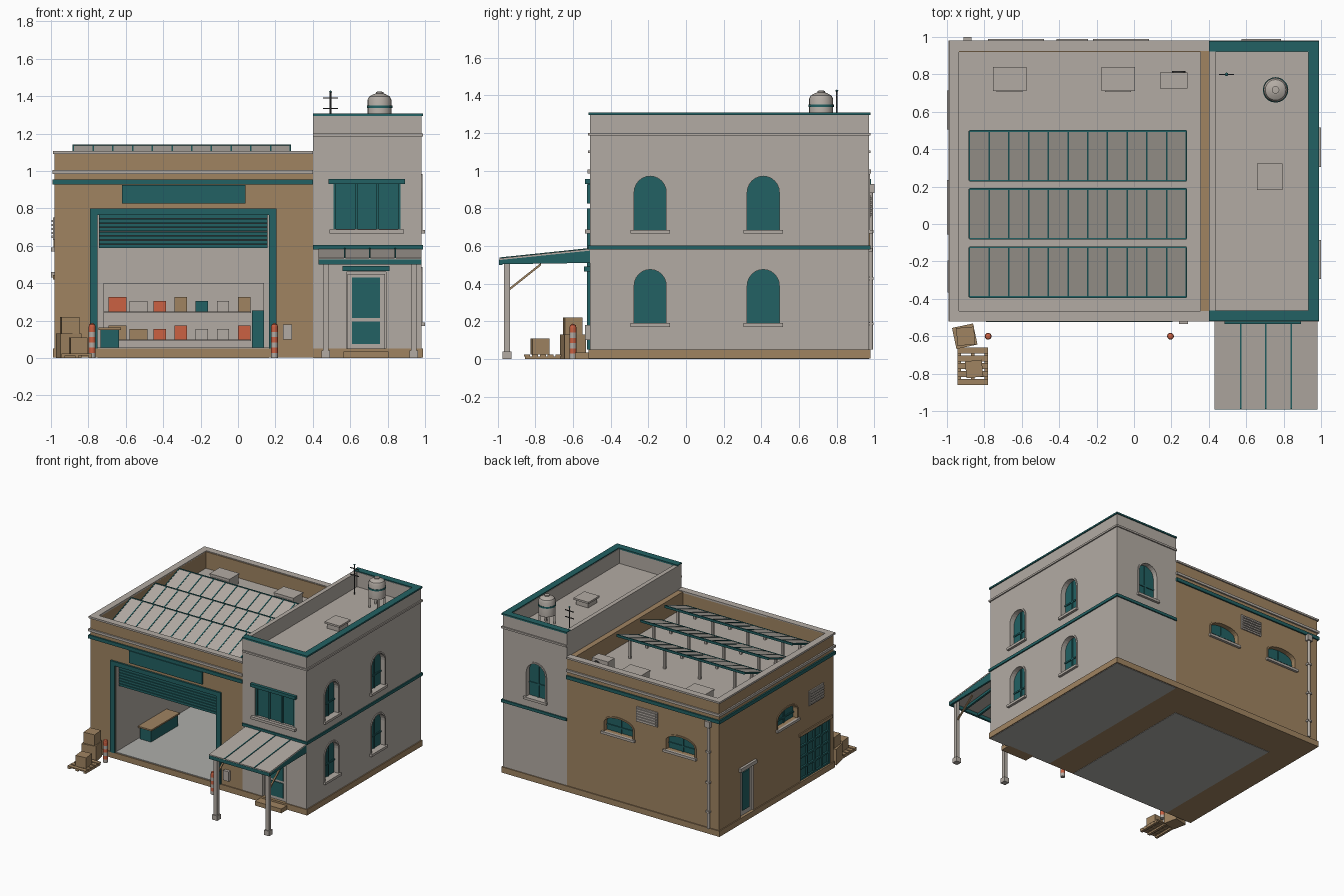
import bpy, bmesh, math

cube = bpy.data.objects.get("Cube")
if cube:
    bpy.data.objects.remove(cube, do_unlink=True)


def material(name, *rgb):
    m = bpy.data.materials.new(name)
    m.use_nodes = True
    m.diffuse_color = (*rgb, 1)
    m.node_tree.nodes["Principled BSDF"].inputs["Base Color"].default_value = (*rgb, 1)
    return m


GREY = material("warm_grey_plaster", .45, .41, .37)
TAN = material("tan_brick", .35, .23, .12)
TEAL = material("dark_teal_paint", .016, .12, .125)
ORANGE = material("signal_orange", .6, .12, .055)
CONCRETE = material("concrete", .42, .42, .4)
IRON = material("dark_iron", .05, .05, .05)

# Outline of the building: workshop from WEST to SPLIT, tower from SPLIT to EAST
WEST, SPLIT, EAST, FRONT, BACK = -.98, .4, .98, -.51, .97
SIDES = {"front": ("y", FRONT, -1), "back": ("y", BACK, 1),
         "tower_side": ("x", EAST, 1), "yard_side": ("x", WEST, -1)}


def place(axis, p, d):
    return (d, *p) if axis == "x" else (p[0], d, p[1])


def finish(name, bm, mat):
    bmesh.ops.recalc_face_normals(bm, faces=bm.faces)
    mesh = bpy.data.meshes.new(name)
    bm.to_mesh(mesh)
    bm.free()
    mesh.materials.append(mat)
    obj = bpy.data.objects.new(name, mesh)
    bpy.context.collection.objects.link(obj)
    return obj


def extrude(name, pts, axis, spans, mat):
    """Outline in the plane across an axis, pushed through one or more spans of it."""
    bm = bmesh.new()
    for a, b in spans:
        near, far = ([bm.verts.new(place(axis, p, d)) for p in pts] for d in (a, b))
        bm.faces.new(near)
        bm.faces.new(far)
        for i in range(len(pts)):
            bm.faces.new((near[i - 1], near[i], far[i], far[i - 1]))
    return finish(name, bm, mat)


def rect(u0, u1, v0, v1):
    return [(u0, v0), (u1, v0), (u1, v1), (u0, v1)]


def box(name, x0, x1, y0, y1, z0, z1, mat):
    return extrude(name, rect(y0, y1, z0, z1), "x", [(x0, x1)], mat)


def on_wall(name, side, pts, inner, outer, mat):
    axis, pos, sign = SIDES[side]
    return extrude(name, pts, axis, [(pos + sign * inner, pos + sign * outer)], mat)


def panel(name, side, u, z, w, h, mat, outer=.015, inner=-.01):
    """Rectangle centred on u, standing on height z of a wall."""
    return on_wall(name, side, rect(u - w / 2, u + w / 2, z, z + h), inner, outer, mat)


def lathe(name, profile, x, y, mat):
    bm = bmesh.new()
    vs = [bm.verts.new((x + r, y, z)) for r, z in profile]
    es = [bm.edges.new(pair) for pair in zip(vs, vs[1:])]
    bmesh.ops.spin(bm, geom=vs + es, cent=(x, y, 0), axis=(0, 0, 1), angle=math.tau, steps=20)
    bmesh.ops.remove_doubles(bm, verts=bm.verts, dist=.0005)
    obj = finish(name, bm, mat)
    bpy.ops.object.select_all(action="DESELECT")
    obj.select_set(True)
    bpy.context.view_layer.objects.active = obj
    bpy.ops.object.shade_smooth_by_angle()
    return obj


def rod(name, x, y, z0, z1, r, mat):
    return lathe(name, [(0, z0), (r, z0), (r, z1), (0, z1)], x, y, mat)


def cut(target, cutters):
    for c in cutters:
        c.hide_render = True
        mod = target.modifiers.new("cut", "BOOLEAN")
        mod.operation, mod.solver, mod.material_mode, mod.object = "DIFFERENCE", "EXACT", "TRANSFER", c
    bpy.context.view_layer.update()
    mesh = bpy.data.meshes.new_from_object(target.evaluated_get(bpy.context.evaluated_depsgraph_get()))
    target.modifiers.clear()
    target.data = mesh
    for c in cutters:
        bpy.data.objects.remove(c, do_unlink=True)


def arch(u, w, z0, z1, rise, n=12):
    curve = [(u + w / 2 * math.cos(a), z1 - rise + rise * math.sin(a))
             for a in (math.pi * i / n for i in range(n + 1))]
    return [(u - w / 2, z0), (u + w / 2, z0)] + curve


def arched_window(side, u, w, z0, z1, rise, trim):
    """Pane, bars, surround and sill; returns the cutter for the wall recess."""
    on_wall("arched_pane", side, arch(u, w, z0, z1, rise), -.05, -.035, TEAL)
    panel("window_mullion", side, u, z0, .012, z1 - z0 - .005, TEAL, -.028, -.04)
    panel("window_transom", side, u, (z0 + z1 - rise) / 2, w, .012, TEAL, -.028, -.04)
    panel("window_sill", side, u, z0 - .02, w + .04, .02, GREY, .02)
    surround = on_wall("arch_surround", side, arch(u, w + .025, z0, z1 + .0125, rise + .0125), -.02, .006, trim)
    cut(surround, [on_wall("surround_cutter", side, arch(u, w, z0 - .01, z1, rise), -.1, .1, trim)])
    return on_wall("recess_cutter", side, arch(u, w, z0, z1, rise), -.045, .05, trim)


# Tower with arched windows and a sunken roof
tower = box("tower_walls", SPLIT, EAST, FRONT, BACK, .01, 1.3, GREY)
holes = [arched_window("tower_side", u, .17, z, z + .285, .085, GREY)
         for u in (-.19, .41) for z in (.19, .685)]
holes.append(arched_window("back", .68, .17, .685, .97, .085, GREY))
holes.append(panel("window_cutter", "front", .69, .69, .36, .24, GREY, .05, -.03))
holes.append(panel("door_cutter", "front", .685, .05, .21, .41, GREY, .05, -.03))
holes.append(box("roof_cutter", .435, .93, -.465, .92, 1.18, 1.4, GREY))
cut(tower, holes)

# Workshop with an open bay, side openings and a sunken roof
workshop = box("workshop_walls", WEST, SPLIT, FRONT, BACK, .01, 1.1, TAN)
holes = [arched_window(side, u, w, .59, .72, .055, TAN)
         for side, u, w in (("back", -.07, .26), ("back", -.63, .26), ("yard_side", .09, .25))]
holes.append(box("room_cutter", -.75, .165, FRONT - .1, .68, .04, .775, GREY))
holes.append(box("roof_cutter", -.935, .355, -.465, .92, .96, 1.3, TAN))
holes.append(panel("door_cutter", "yard_side", .61, .05, .17, .38, GREY, .05, -.03))
holes.append(panel("gate_cutter", "yard_side", -.275, .05, .39, .37, TAN, .05, -.03))
cut(workshop, holes)
box("workshop_roof", -.935, .355, -.465, .92, .95, .965, GREY)

# Base
box("plinth", WEST - .008, EAST + .008, FRONT - .008, BACK + .008, .003, .05, TAN)
box("tower_slab", SPLIT, EAST, FRONT, BACK, 0, .004, CONCRETE)
box("workshop_slab", -.75, .165, FRONT, .68, 0, .004, CONCRETE)
box("workshop_floor", -.75, .165, FRONT, .68, .035, .056, CONCRETE)


# Bands and copings wrapped round three sides
def band(name, part, z0, z1, out, depth, mat):
    x0, x1 = (SPLIT, EAST + out) if part == "tower" else (WEST - out, SPLIT)
    box(name + "_front", x0, x1, FRONT - out, FRONT + depth, z0, z1, mat)
    box(name + "_back", x0, x1, BACK - depth, BACK + out, z0, z1, mat)
    ends = (EAST - depth, EAST + out) if part == "tower" else (WEST - out, WEST + depth)
    box(name + "_side", *ends, FRONT + depth, BACK - depth, z0, z1, mat)


band("tower_floor_band", "tower", .58, .603, .01, .01, TEAL)
band("tower_cornice", "tower", 1.185, 1.2, .01, .01, GREY)
band("tower_coping", "tower", 1.295, 1.308, .008, .047, TEAL)
band("workshop_band", "workshop", .927, .955, .012, .01, TEAL)
band("workshop_cornice", "workshop", .985, 1.005, .012, .01, GREY)
band("workshop_coping", "workshop", 1.092, 1.107, .01, .045, GREY)

# Bay door frame, rolled shutter and sign board
for u in (-.772, .187):
    panel("bay_jamb", "front", u, .05, .04, .72, TEAL)
panel("bay_header", "front", -.2925, .765, .999, .035, TEAL)
for i in range(8):
    panel("shutter_slat", "front", -.2925, .588 + i * .0225, .9, .019, TEAL, -.03, -.05)
panel("shutter_back", "front", -.2925, .59, .9, .18, IRON, -.04, -.055)
panel("sign_board", "front", -.29, .825, .66, .1, TEAL)
panel("meter_box", "front", .265, .1, .05, .08, GREY, .025)

# Workshop fittings
box("bench_body", -.735, -.635, -.22, .13, .056, .15, TEAL)
box("bench_top", -.745, -.625, -.23, .14, .15, .162, TAN)
box("tool_cabinet", .075, .14, .5, .64, .056, .255, TEAL)
box("shelf_back", -.72, .14, .665, .68, .056, .4, GREY)
for z, colours in ((.1, (TAN, TAN, ORANGE, ORANGE, GREY, GREY, ORANGE)),
                   (.25, (ORANGE, GREY, ORANGE, TAN, TEAL, GREY, TAN))):
    box("shelf_board", -.72, .07, .55, .67, z - .01, z, GREY)
    for i, colour in enumerate(colours):
        x = -.645 + i * .113
        half = .033 + .015 * (i < 2)
        box("stored_box", x - half, x + half, .57, .65, z, z + .055 + .02 * (i % 3 == 0), colour)

# Tower front door and window
panel("door_leaf", "front", .685, .05, .2, .4, GREY, -.015, -.035)
for z, h in ((.075, .12), (.215, .215)):
    panel("door_pane", "front", .685, z, .15, h, TEAL, -.008, -.02)
panel("door_lintel", "front", .685, .465, .25, .027, TEAL, .03)
panel("door_step", "front", .685, 0, .24, .035, TAN, .08)
panel("window_pane", "front", .69, .69, .36, .24, TEAL, -.02, -.035)
for i in range(4):
    panel("window_mullion", "front", .517 + i * .1153, .69, .014, .24, TEAL, -.008, -.025)
panel("window_head", "front", .688, .93, .41, .026, TEAL, .025)
panel("window_sill", "front", .688, .667, .4, .02, GREY, .025)

# Yard door, gridded gate, vents and downpipe
panel("yard_door", "yard_side", .61, .05, .17, .38, GREY, -.015, -.035)
panel("yard_door_pane", "yard_side", .61, .09, .09, .31, TEAL, -.008, -.02)
panel("yard_door_lintel", "yard_side", .61, .43, .21, .03, GREY, .02)
panel("gate_pane", "yard_side", -.275, .05, .39, .37, TEAL, -.02, -.035)
for i in range(5):
    panel("gate_bar", "yard_side", -.463 + i * .094, .05, .014, .37, TEAL, -.006, -.025)
    panel("gate_rail", "yard_side", -.275, .05 + i * .089, .39, .014, TEAL, -.006, -.025)
panel("gate_lintel", "yard_side", -.275, .42, .43, .025, TAN, .01)
for side, u, z in (("back", -.33, .75), ("yard_side", -.28, .63)):
    panel("vent_frame", side, u, z, .19, .12, GREY, .01)
    for i in range(5):
        panel("vent_louvre", side, u, z + .012 + i * .021, .17, .012, GREY, .018)
rod("downpipe", -.89, BACK + .012, .05, .9, .011, GREY)
panel("downpipe_hopper", "back", -.89, .88, .045, .05, GREY, .03)
for z in (.18, .42, .67):
    panel("downpipe_clip", "back", -.89, z, .034, .015, GREY, .026)


# Sloping sheets with raised seams
def sloped(name, y0, z0, y1, z1, thick, spans, mat):
    return extrude(name, [(y0, z0 - thick), (y1, z1 - thick), (y1, z1), (y0, z0)], "x", spans, mat)


for y in (-.39, -.078, .232):
    low, high, top = y, y + .265, 1.138
    sloped("solar_panels", low, top - .1, high, top, .01, [(-.88, .28)], GREY)
    seams = [-.88 + i * 1.16 / 11 for i in range(12)]
    sloped("solar_seams", low, top - .097, high, top + .003, .016, [(s - .004, s + .004) for s in seams], TEAL)
    box("solar_top_rail", -.88, .28, high - .004, high + .005, top - .016, top + .003, TEAL)
    box("solar_low_rail", -.88, .28, low - .005, low + .004, top - .116, top - .097, TEAL)
    for x in seams[1::3]:
        box("solar_leg", x - .009, x + .009, high - .03, high - .012, .96, top - .014, GREY)
        box("solar_foot", x - .009, x + .009, low + .012, low + .03, .96, top - .1, GREY)

# Entrance canopy on two posts
sloped("canopy_sheet", -.99, .535, FRONT, .585, .01, [(.43, EAST)], GREY)
sloped("canopy_seams", -.99, .539, FRONT, .589, .012, [(x - .004, x + .004) for x in (.57, .705, .84)], TEAL)
extrude("canopy_cheeks", [(-.985, .503), (FRONT, .51), (FRONT, .582), (-.985, .532)], "x",
        [(.432, .447), (.963, .978)], TEAL)
sloped("canopy_rafters", -.98, .525, FRONT, .575, .02, [(x - .008, x + .008) for x in (.57, .705, .84)], TEAL)
box("canopy_fascia", .43, EAST, -.992, -.975, .5, .528, TEAL)
for x in (.47, .94):
    box("canopy_post", x - .015, x + .015, -.965, -.935, .03, .53, GREY)
    box("post_base", x - .023, x + .023, -.973, -.927, 0, .04, GREY)
    sloped("post_brace", -.94, .375, -.77, .51, .014, [(x - .006, x + .006)], TAN)

# Roof equipment
for x in (-.665, -.085):
    box("air_unit", x - .085, x + .085, .715, .835, .96, 1.04, GREY)
    box("air_unit_lid", x - .09, x + .09, .71, .84, 1.04, 1.05, GREY)
    for i in range(3):
        box("air_unit_louvre", x - .07, x + .07, .707, .72, .975 + i * .02, .985 + i * .02, GREY)
box("fan_unit", .14, .285, .725, .81, .965, 1.07, GREY)
extrude("fan_grille", [(.24 + .036 * math.cos(i * math.pi / 8), 1.018 + .036 * math.sin(i * math.pi / 8))
                       for i in range(16)], "y", [(.8, .817)], IRON)
box("hatch_body", .67, .78, .195, .31, 1.18, 1.22, GREY)
box("hatch_lid", .657, .793, .183, .323, 1.22, 1.235, GREY)
lathe("water_tank", [(0, 1.265), (.064, 1.265), (.064, 1.38), (.055, 1.398), (.03, 1.412),
                     (.02, 1.414), (.02, 1.423), (0, 1.425)], .757, .717, GREY)
rod("tank_band", .757, .717, 1.337, 1.35, .068, TEAL)
for dx in (-.04, .04):
    for dy in (-.04, .04):
        rod("tank_leg", .757 + dx, .717 + dy, 1.18, 1.27, .008, GREY)
rod("antenna_mast", .495, .8, 1.18, 1.42, .005, IRON)
lathe("antenna_tip", [(0, 1.415), (.009, 1.423), (0, 1.431)], .495, .8, TEAL)
for z, half in ((1.335, .04), (1.39, .04)):
    box("antenna_arm", .495 - half, .495 + half, .797, .803, z - .003, z + .003, IRON)

# Striped bollards beside the bay
for x in (-.78, .195):
    for i in range(6):
        rod("bollard_stripe", x, -.6, i * .028, i * .028 + .028, .018, ORANGE if i % 2 else GREY)
    lathe("bollard_cap", [(0, .168), (.018, .168), (.015, .18), (0, .188)], x, -.6, ORANGE)

# Crates and pallet
for x in (-.935, -.862, -.79):
    box("pallet_runner", x - .01, x + .01, -.855, -.665, 0, .014, TAN)
for i in range(5):
    box("pallet_plank", -.945, -.78, -.86 + i * .042, -.828 + i * .042, .014, .024, TAN)
for x, y, z, w, h, turn in ((-.855, -.775, .024, .09, .085, 6), (-.905, -.6, 0, .115, .13, 12),
                            (-.9, -.6, .13, .095, .09, 5)):
    crate = box("crate", -w / 2, w / 2, -w / 2, w / 2, 0, h, TAN)
    crate.location = (x, y, z)
    crate.rotation_euler.z = math.radians(turn)
